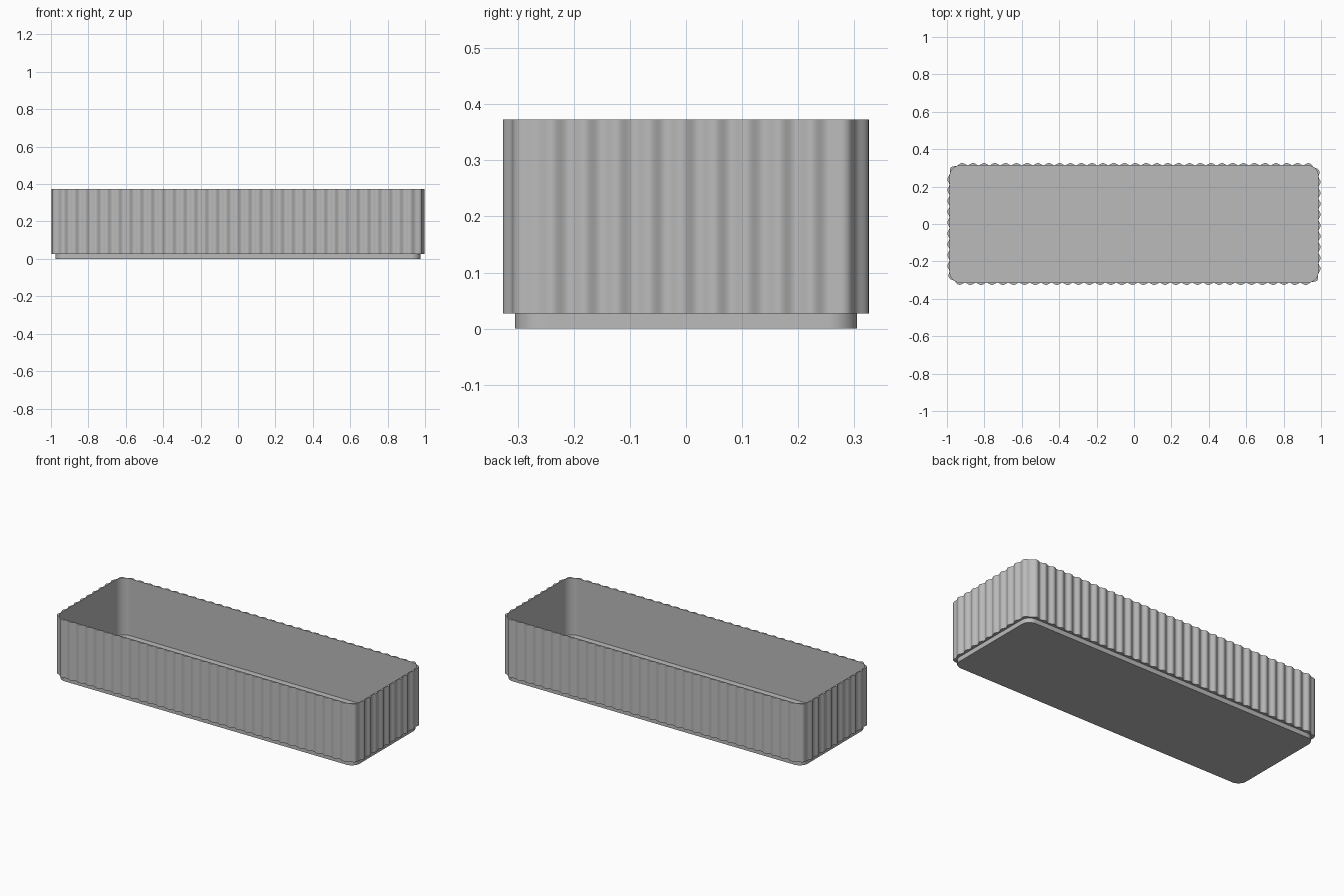
import bpy, bmesh, math

cube = bpy.data.objects.get("Cube")
if cube:
    bpy.data.objects.remove(cube, do_unlink=True)

grey = bpy.data.materials.new("plain grey")
grey.use_nodes = True
colour = (0.5, 0.5, 0.5, 1)
grey.diffuse_color = colour
grey.node_tree.nodes["Principled BSDF"].inputs["Base Color"].default_value = colour

HALF_X, HALF_Y, RADIUS = 0.985, 0.313, 0.06   # inner wall outline
FLUTES, STEPS = 88, 12
FLUTE_BASE, FLUTE_DEPTH = 0.002, 0.013
FOOT_TOP, FLOOR, RIM = 0.027, 0.035, 0.373


def outline_point(dist):
    """Point and outward normal at a distance along the rounded rectangle."""
    sx, sy = HALF_X - RADIUS, HALF_Y - RADIUS
    arc = RADIUS * math.pi / 2
    corners = [(sx, sy), (-sx, sy), (-sx, -sy), (sx, -sy)]
    for side, (cx, cy) in enumerate(corners):
        length = 2 * (sy if side % 2 == 0 else sx)
        turn = side * math.pi / 2
        if dist <= length + arc:
            angle = turn + max(0, dist - length) / RADIUS
            back = max(0, length - dist)
            nx, ny = math.cos(angle), math.sin(angle)
            x = cx + RADIUS * nx + back * math.sin(turn)
            y = cy + RADIUS * ny - back * math.cos(turn)
            return x, y, nx, ny
        dist -= length + arc
    return outline_point(0)


PERIMETER = 4 * (HALF_X + HALF_Y - 2 * RADIUS) + 2 * math.pi * RADIUS
COUNT = FLUTES * STEPS


def add_ring(bm, z, offset, flute=0):
    ring = []
    for i in range(COUNT):
        dist = PERIMETER * i / COUNT
        x, y, nx, ny = outline_point(dist)
        # a crest sits just beside the middle of each end
        phase = 2 * math.pi * FLUTES * (dist - (HALF_Y - RADIUS) + 0.0075) / PERIMETER
        push = offset + flute * (0.5 + 0.5 * math.cos(phase))
        ring.append(bm.verts.new((x + nx * push, y + ny * push, z)))
    return ring


def bridge(bm, low, high):
    for i in range(COUNT):
        j = (i + 1) % COUNT
        bm.faces.new((low[i], low[j], high[j], high[i]))


def finish(bm, name):
    bmesh.ops.recalc_face_normals(bm, faces=bm.faces)
    mesh = bpy.data.meshes.new(name)
    bm.to_mesh(mesh)
    bm.free()
    mesh.materials.append(grey)
    obj = bpy.data.objects.new(name, mesh)
    bpy.context.collection.objects.link(obj)
    bpy.ops.object.select_all(action="DESELECT")
    obj.select_set(True)
    bpy.context.view_layer.objects.active = obj
    bpy.ops.object.shade_smooth_by_angle(angle=math.radians(40))


# Tray: foot, step, fluted outer wall, rim, plain inner wall and floor
bm = bmesh.new()
rings = [
    add_ring(bm, 0, -0.008),
    add_ring(bm, FOOT_TOP, -0.008),
    add_ring(bm, FOOT_TOP, FLUTE_BASE, FLUTE_DEPTH - FLUTE_BASE),
    add_ring(bm, RIM, FLUTE_BASE, FLUTE_DEPTH - FLUTE_BASE),
    add_ring(bm, RIM, 0),
    add_ring(bm, FLOOR, 0),
]
for low, high in zip(rings, rings[1:]):
    bridge(bm, low, high)
bm.faces.new(rings[0])
bm.faces.new(rings[-1])
finish(bm, "fluted_tray")
